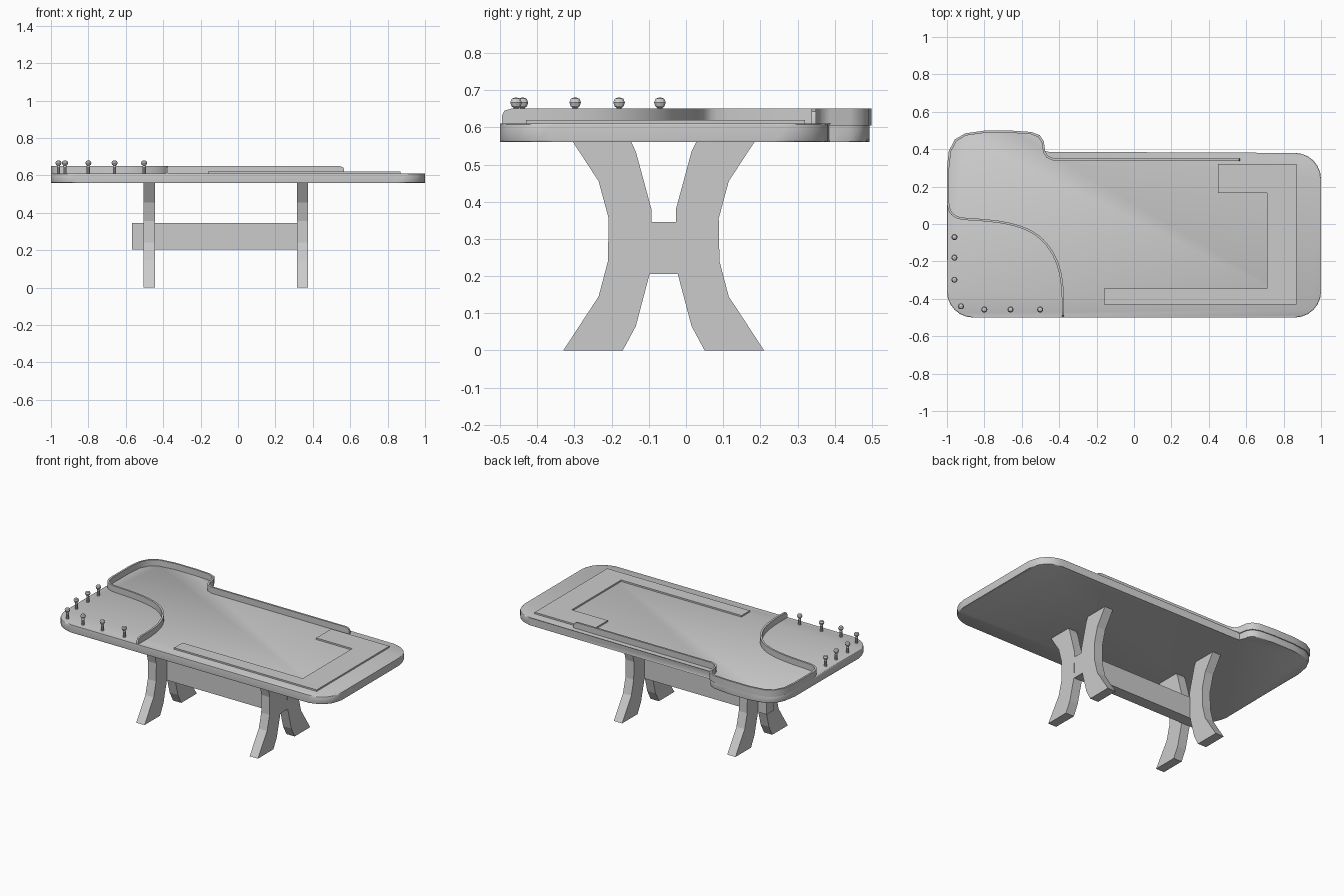
import bpy, bmesh, math
from mathutils import Vector

if "Cube" in bpy.data.objects:
    bpy.data.objects.remove(bpy.data.objects["Cube"])


def finish(name, bm, smooth=None):
    bmesh.ops.recalc_face_normals(bm, faces=bm.faces)
    me = bpy.data.meshes.new(name)
    bm.to_mesh(me)
    bm.free()
    ob = bpy.data.objects.new(name, me)
    bpy.context.collection.objects.link(ob)
    if smooth:
        bpy.ops.object.select_all(action='DESELECT')
        ob.select_set(True)
        bpy.context.view_layer.objects.active = ob
        bpy.ops.object.shade_smooth_by_angle(angle=math.radians(smooth))
    return ob


def prism(name, pts, to3d, lo, hi, bevel=0.0, smooth=None):
    """Extrude a closed 2D profile between two depths."""
    bm = bmesh.new()
    a = [bm.verts.new(to3d(p, lo)) for p in pts]
    b = [bm.verts.new(to3d(p, hi)) for p in pts]
    f1, f2 = bm.faces.new(a), bm.faces.new(b)
    n = len(pts)
    for i in range(n):
        j = (i + 1) % n
        bm.faces.new((a[i], a[j], b[j], b[i]))
    if bevel:
        rim = list(f1.edges) + list(f2.edges)
        bmesh.ops.bevel(bm, geom=rim, offset=bevel, segments=2, profile=0.5, affect='EDGES')
    return finish(name, bm, smooth)


def catmull(p, steps=3):
    out = []
    for i in range(len(p) - 1):
        a, b, c, d = (Vector(p[k]) for k in (max(i - 1, 0), i, i + 1, min(i + 2, len(p) - 1)))
        for s in range(steps):
            t = s / steps
            out.append(0.5 * (2 * b + (c - a) * t + (2 * a - 5 * b + 4 * c - d) * t * t
                              + (3 * b - a - 3 * c + d) * t ** 3))
    return out + [Vector(p[-1])]


def corner(cx, cy, r, start, n=6):
    return [(cx + r * math.cos(math.radians(start + 90 * i / n)),
             cy + r * math.sin(math.radians(start + 90 * i / n))) for i in range(n + 1)]


flat = lambda p, h: (p[0], p[1], h)
side = lambda p, h: (h, p[0], p[1])

# Table top with raised-back bump on the left
bump = [(-0.48, 0.385), (-0.488, 0.44), (-0.508, 0.47), (-0.55, 0.486), (-0.65, 0.493),
        (-0.8, 0.493), (-0.9, 0.479), (-0.953, 0.448), (-0.984, 0.39), (-0.994, 0.3)]
slab = corner(0.86, -0.36, 0.14, 270) + corner(0.86, 0.24, 0.14, 0)
slab += [(-0.455, 0.38)] + bump[:-1] + [(-1, 0.3)]
slab += corner(-0.86, -0.36, 0.14, 180)
prism("table_top", slab, flat, 0.56, 0.61, 0.006, 40)

# Thin curved rim wall, rounded down at both ends
s_curve = [(-0.994, 0.11), (-0.982, 0.065), (-0.95, 0.038), (-0.9, 0.027), (-0.8, 0.02),
           (-0.68, 0.004), (-0.57, -0.03), (-0.49, -0.085), (-0.43, -0.165), (-0.395, -0.26),
           (-0.381, -0.37), (-0.38, -0.47)]
path = [Vector(p) for p in [(0.568, 0.343), (0.562, 0.343), (0.545, 0.343), (-0.43, 0.345),
                            (-0.465, 0.36)] + bump]
path += catmull(s_curve) + [Vector((-0.38, -0.488)), Vector((-0.38, -0.495))]
tops = [0.65] * len(path)
tops[0], tops[1], tops[-2], tops[-1] = 0.63, 0.643, 0.645, 0.632
half = 0.006
bm = bmesh.new()
rings = []
for i, p in enumerate(path):
    d1 = (path[i] - path[i - 1]).normalized() if i else (path[1] - p).normalized()
    d2 = (path[i + 1] - p).normalized() if i < len(path) - 1 else d1
    t = (d1 + d2).normalized()
    n = Vector((-t.y, t.x)) * half / max(t.dot(d1), 0.5)
    l, r = p + n, p - n
    rings.append([bm.verts.new(v) for v in ((l.x, l.y, 0.605), (r.x, r.y, 0.605),
                                            (r.x, r.y, tops[i]), (l.x, l.y, tops[i]))])
for a, b in zip(rings, rings[1:]):
    for k in range(4):
        bm.faces.new((a[k], a[(k + 1) % 4], b[(k + 1) % 4], b[k]))
bm.faces.new(rings[0])
bm.faces.new(rings[-1])
finish("rim_wall", bm, 40)

# Low raised hook-shaped panel on the right half
panel = [(-0.16, -0.43), (0.87, -0.43), (0.87, 0.32), (0.45, 0.32),
         (0.45, 0.165), (0.71, 0.165), (0.71, -0.345), (-0.16, -0.345)]
prism("raised_panel", panel, flat, 0.605, 0.62)

# Curved legs, mirrored about y = -0.06
leg = [(-0.33, 0), (-0.235, 0.145), (-0.21, 0.24), (-0.208, 0.355), (-0.235, 0.455),
       (-0.305, 0.562), (-0.148, 0.562), (-0.135, 0.535), (-0.093, 0.38), (-0.093, 0.345),
       (-0.098, 0.205), (-0.135, 0.065), (-0.17, 0)]
for x0, end in ((-0.505, "left"), (0.315, "right")):
    prism(f"{end}_front_leg", leg, side, x0, x0 + 0.06)
    prism(f"{end}_back_leg", [(-0.12 - y, z) for y, z in leg], side, x0, x0 + 0.06)

# Stretcher beam between the legs
prism("stretcher_beam", [(-0.098, 0.205), (-0.022, 0.205), (-0.022, 0.345), (-0.098, 0.345)],
      side, -0.568, 0.373)

# Small ball-topped posts: lathe profile spun around each position
profile = [(0.009, 0.605), (0.009, 0.645), (0.007, 0.652), (0.013, 0.657), (0.0165, 0.667),
           (0.012, 0.677)]
posts = [(-0.96, -0.07), (-0.96, -0.18), (-0.96, -0.298), (-0.925, -0.44),
         (-0.8, -0.457), (-0.66, -0.457), (-0.502, -0.457)]
for i, (px, py) in enumerate(posts):
    bm = bmesh.new()
    N = 10
    loops = [[bm.verts.new((px + r * math.cos(math.tau * k / N), py + r * math.sin(math.tau * k / N), z))
              for k in range(N)] for r, z in profile]
    for a, b in zip(loops, loops[1:]):
        for k in range(N):
            bm.faces.new((a[k], a[(k + 1) % N], b[(k + 1) % N], b[k]))
    tip = bm.verts.new((px, py, 0.681))
    for k in range(N):
        bm.faces.new((loops[-1][k], loops[-1][(k + 1) % N], tip))
    bm.faces.new(loops[0])
    finish(f"post_{i + 1}", bm)
